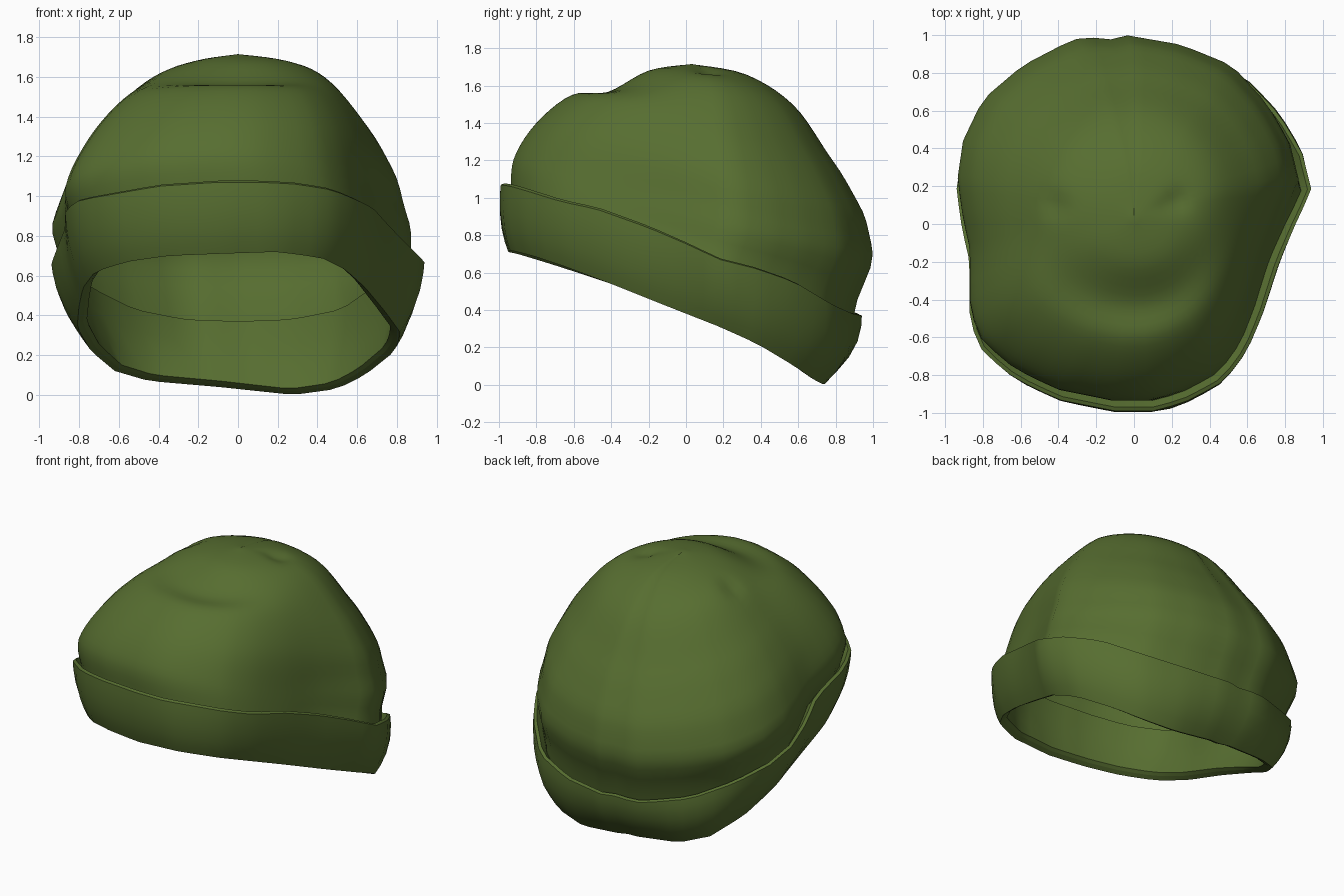
import bpy, bmesh, math
from mathutils import Vector

if "Cube" in bpy.data.objects:
    bpy.data.objects.remove(bpy.data.objects["Cube"])

N = 64          # columns round the hat
SEAM = 17       # column of the back seam

# Upper edge of the turned-up cuff, anticlockwise from the right
CUFF_TOP = [(.94, .18, .67), (.89, .38, .62), (.77, .58, .55), (.58, .78, .43), (.3, .89, .38),
            (0, .94, .37), (-.3, .92, .38), (-.58, .78, .43), (-.8, .6, .53), (-.91, .38, .6),
            (-.94, .18, .66), (-.91, -.03, .74), (-.87, -.2, .84), (-.87, -.52, .93),
            (-.8, -.68, .98), (-.63, -.82, 1.01), (-.4, -.93, 1.05), (-.1, -.99, 1.07),
            (.12, -.99, 1.07), (.3, -.93, 1.06), (.48, -.83, 1.03), (.6, -.67, .98),
            (.68, -.48, .94), (.77, -.2, .84), (.86, .01, .75)]
# Lower edge (hem) of the cuff
CUFF_HEM = [(.82, .18, .31), (.79, .38, .22), (.64, .58, .1), (.5, .68, .03), (.28, .74, 0),
            (-.1, .76, .04), (-.45, .72, .07), (-.62, .62, .12), (-.74, .42, .22),
            (-.81, .2, .34), (-.8, -.1, .45), (-.78, -.4, .54), (-.72, -.64, .62),
            (-.56, -.8, .67), (-.35, -.9, .7), (-.1, -.95, .71), (.2, -.94, .72),
            (.42, -.82, .69), (.54, -.64, .63), (.64, -.4, .54), (.74, -.1, .42)]
# Dome levels: x left, x right, y front, y back, z front, z side, z back
DOME = [(-.935, .865, -.92, 1.0, 1.21, .92, .70),
        (-.82, .78, -.80, .92, 1.40, 1.19, .98),
        (-.64, .63, -.61, .75, 1.55, 1.42, 1.25),
        (-.44, .45, -.42, .57, 1.565, 1.60, 1.50),
        (-.22, .26, -.20, .32, 1.68, 1.68, 1.66)]
APEX = Vector((0, .03, 1.715))


def resample(points):
    """Points of a closed outline at N even angles."""
    tau = 2 * math.pi
    keyed = sorted((math.atan2(p[1], p[0]) % tau, Vector(p)) for p in points)
    keyed = [(keyed[-1][0] - tau, keyed[-1][1])] + keyed + [(keyed[0][0] + tau, keyed[0][1])]
    ring = []
    for i in range(N):
        a = tau * i / N
        for (a0, p0), (a1, p1) in zip(keyed, keyed[1:]):
            if a0 <= a <= a1:
                ring.append(p0.lerp(p1, (a - a0) / (a1 - a0)))
                break
    return ring


def push(ring, d, dz=0):
    """Move a ring outwards by d (number or per-point function) and up by dz."""
    out = []
    for p in ring:
        r = Vector((p.x, p.y, 0)).normalized()
        out.append(p + r * (d(r) if callable(d) else d) + Vector((0, 0, dz)))
    return out


def mix(a, b, t):
    return [p.lerp(q, t) for p, q in zip(a, b)]


def spline(a, b, c, d, t):
    return .5 * (2 * b + (c - a) * t + (2 * a - 5 * b + 4 * c - d) * t * t
                 + (3 * b - a - 3 * c + d) * t ** 3)


def loft(name, rings, apex=None):
    """Skin a stack of rings, pinched in along the back seam."""
    bm = bmesh.new()
    rows = []
    for ring in rings:
        ring = list(ring)
        p = ring[SEAM]
        ring[SEAM] = p - Vector((p.x, p.y, 0)).normalized() * .015
        rows.append([bm.verts.new(q) for q in ring])
    for lo, hi in zip(rows, rows[1:]):
        for i in range(N):
            j = (i + 1) % N
            bm.faces.new((lo[i], lo[j], hi[j], hi[i]))
    if apex is not None:
        tip = bm.verts.new(apex)
        for i in range(N):
            bm.faces.new((rows[-1][i], rows[-1][(i + 1) % N], tip))
    mesh = bpy.data.meshes.new(name)
    bm.to_mesh(mesh)
    bm.free()
    ob = bpy.data.objects.new(name, mesh)
    bpy.context.collection.objects.link(ob)
    mesh.materials.append(green)
    bpy.ops.object.select_all(action='DESELECT')
    ob.select_set(True)
    bpy.context.view_layer.objects.active = ob
    bpy.ops.object.shade_smooth_by_angle(angle=math.radians(40))
    return ob


green = bpy.data.materials.new("olive green")
green.diffuse_color = (.095, .155, .03, 1)
green.use_nodes = True
green.node_tree.nodes["Principled BSDF"].inputs["Base Color"].default_value = green.diffuse_color

top, hem = resample(CUFF_TOP), resample(CUFF_HEM)
crease = push(top, -.055, -.04)

# Cuff: hem, bulging wall, rolled lip tucked behind the dome
belly = [push(mix(hem, top, t), lambda r, s=s: s * (.022 + .03 * max(r.y, 0)))
         for t, s in ((.15, .6), (.35, 1), (.6, 1), (.85, .5))]
loft("cuff", [push(hem, -.03, .015), hem] + belly + [top, push(top, -.02, .008), crease])

# Lining: inner layer of the cuff
inner_hem = push(hem, -.05, .03)
inner_top = push(top, -.1, 0)
loft("lining", [push(hem, -.03, .015), inner_hem, push(mix(inner_hem, inner_top, .3), .015),
                push(mix(inner_hem, inner_top, .65), .015), inner_top, crease])

# Dome: levels follow the cuff outline low down and grow rounder upwards
levels = [crease]
for k, (xl, xr, yf, yb, zf, zs, zb) in enumerate(DOME):
    ring = []
    for i, p in enumerate(top):
        a = 2 * math.pi * i / N
        u = Vector((p.x / .94, (p.y + .025) / .965)).lerp(
            Vector((math.cos(a), math.sin(a))), k / 5)
        ring.append(Vector(((xl + xr) / 2 + (xr - xl) / 2 * u.x,
                            (yf + yb) / 2 + (yb - yf) / 2 * u.y,
                            zs + (zb - zf) / 2 * u.y + ((zf + zb) / 2 - zs) * u.y ** 2)))
    levels.append(ring)
levels.append([APEX.copy() for _ in range(N)])


def crumple(p, s):
    """Soft folds round the back and two small tucks on the crown."""
    r = Vector((p.x, p.y, 0))
    back = max(0, min(1, (p.y + .3) / .8)) * max(0, 1 - s / 3.2) * min(1, s * 3)
    p = p + r.normalized() * (-.018 * back * (1 - math.cos(s * 7)) / 2)
    for x, y in ((.22, .12), (-.42, .1)):
        p.z -= .03 * math.exp(-((p.x - x) ** 2 + (p.y - y) ** 2) / .004)
    return p


rings, SUB = [], 5
for k in range(len(levels) - 1):
    a, b, c, d = (levels[max(0, min(len(levels) - 1, k + o))] for o in (-1, 0, 1, 2))
    for m in range(SUB):
        t = m / SUB
        rings.append([crumple(spline(a[i], b[i], c[i], d[i], t), k + t) for i in range(N)])
loft("dome", rings, APEX)
